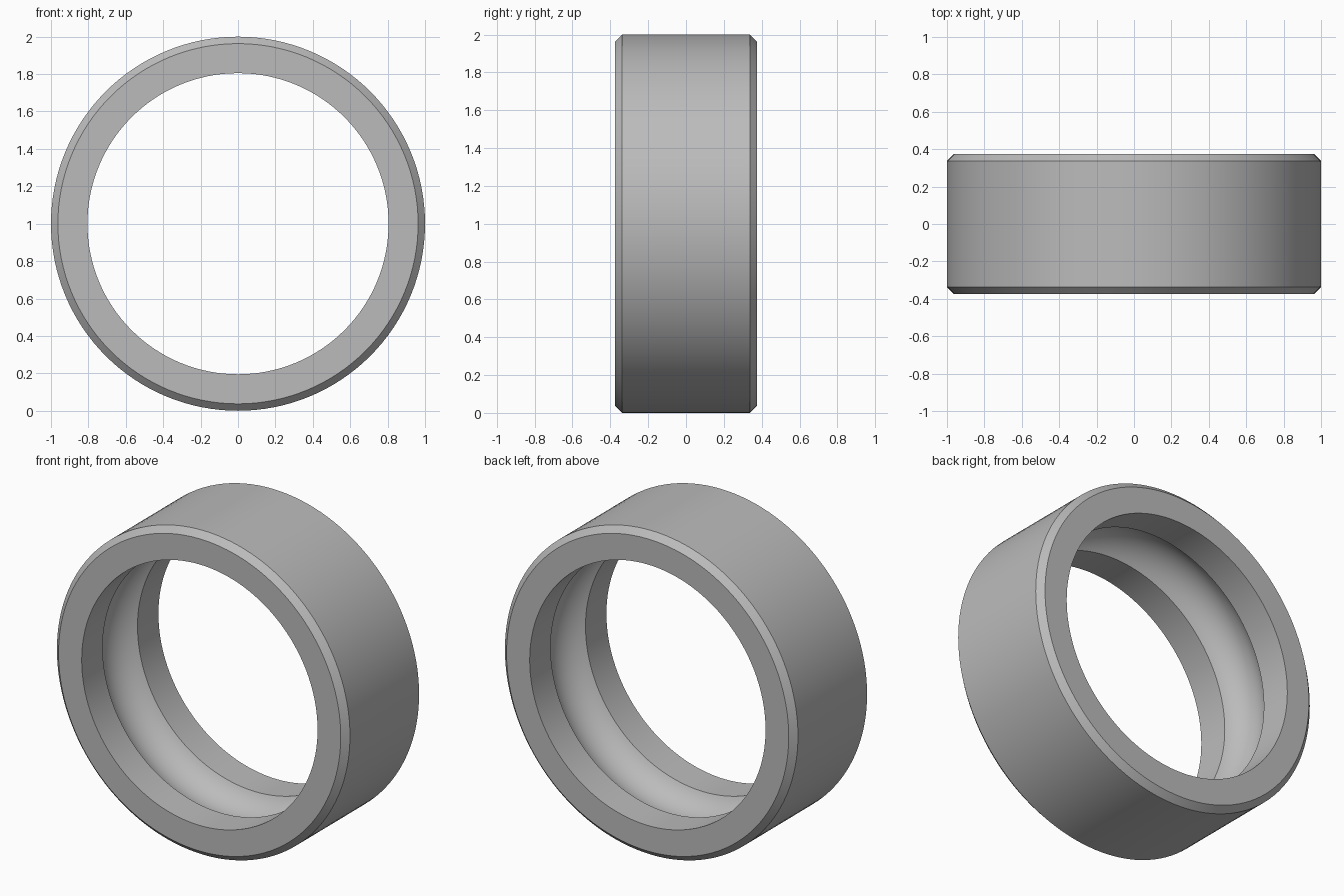
import bpy, bmesh, math

if "Cube" in bpy.data.objects:
    bpy.data.objects.remove(bpy.data.objects["Cube"], do_unlink=True)

# Main dimensions
OUTER, BORE = 1.0, 0.805
HALF_WIDTH, CHAMFER = 0.374, 0.037
GROOVE_HALF, GROOVE_DEPTH = 0.17, 0.105
SEGMENTS, ARC_STEPS = 128, 24

# Plain steel material
steel = bpy.data.materials.new("steel grey")
steel.use_nodes = True
colour = (0.5, 0.5, 0.5, 1)
steel.diffuse_color = colour
steel.node_tree.nodes["Principled BSDF"].inputs["Base Color"].default_value = colour

# Cross-section as (radius, y): chamfered outside, circular groove inside
profile = [(BORE, -HALF_WIDTH), (OUTER - CHAMFER, -HALF_WIDTH),
           (OUTER, -HALF_WIDTH + CHAMFER), (OUTER, HALF_WIDTH - CHAMFER),
           (OUTER - CHAMFER, HALF_WIDTH), (BORE, HALF_WIDTH)]
arc_radius = (GROOVE_HALF ** 2 + GROOVE_DEPTH ** 2) / (2 * GROOVE_DEPTH)
arc_centre = BORE + GROOVE_DEPTH - arc_radius
arc_half = math.asin(GROOVE_HALF / arc_radius)
for i in range(ARC_STEPS + 1):
    a = arc_half * (1 - 2 * i / ARC_STEPS)
    profile.append((arc_centre + arc_radius * math.cos(a), arc_radius * math.sin(a)))

# Revolve the section around the y axis
bm = bmesh.new()
verts = [bm.verts.new((r, y, 0)) for r, y in profile]
edges = [bm.edges.new((v, verts[(i + 1) % len(verts)])) for i, v in enumerate(verts)]
bmesh.ops.spin(bm, geom=verts + edges, cent=(0, 0, 0), axis=(0, 1, 0),
               angle=math.tau, steps=SEGMENTS, use_merge=True)
bmesh.ops.remove_doubles(bm, verts=bm.verts, dist=1e-5)
bmesh.ops.recalc_face_normals(bm, faces=bm.faces)
bmesh.ops.translate(bm, verts=bm.verts, vec=(0, 0, OUTER))

mesh = bpy.data.meshes.new("bearing_outer_ring")
bm.to_mesh(mesh)
bm.free()
mesh.materials.append(steel)
ring = bpy.data.objects.new("bearing_outer_ring", mesh)
bpy.context.collection.objects.link(ring)

# Smooth shading with sharp chamfer and groove edges
bpy.ops.object.select_all(action="DESELECT")
ring.select_set(True)
bpy.context.view_layer.objects.active = ring
bpy.ops.object.shade_smooth_by_angle(angle=math.radians(25))
